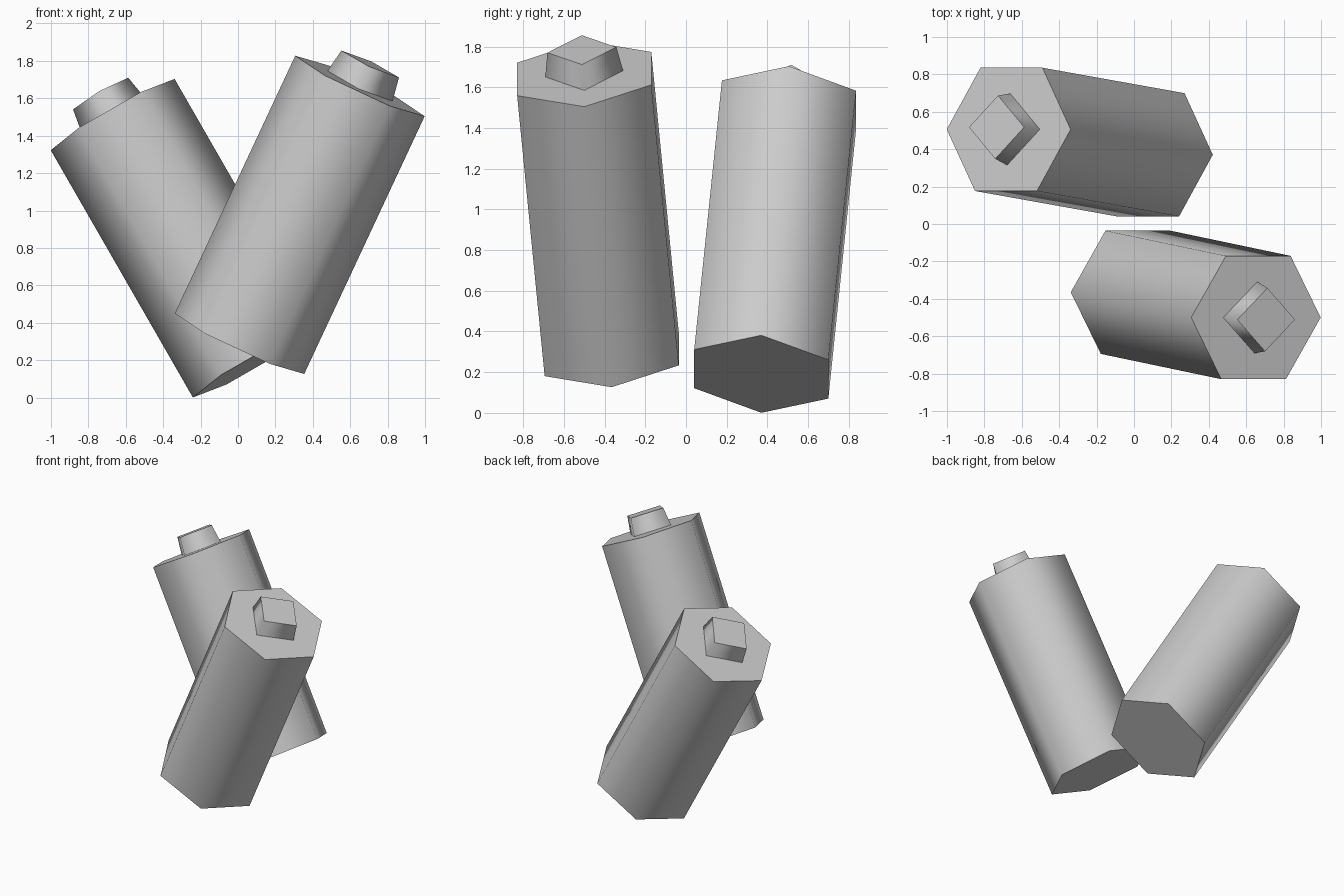
import bpy
import bmesh
from math import cos, sin, tau
from mathutils import Matrix, Vector

cube = bpy.data.objects.get("Cube")
if cube:
    bpy.data.objects.remove(cube, do_unlink=True)

GREY = (0.6, 0.6, 0.6, 1.0)
grey = bpy.data.materials.new("plain grey")
grey.use_nodes = True
grey.diffuse_color = GREY
grey.node_tree.nodes["Principled BSDF"].inputs["Base Color"].default_value = GREY


def prism(name, sides, r_low, r_high, z_low, z_high, frame):
    """Capped prism with smooth sides and sharp rims, placed by a frame matrix."""
    bm = bmesh.new()

    def ring(r, z):
        return [bm.verts.new((r * cos(tau * i / sides), r * sin(tau * i / sides), z))
                for i in range(sides)]

    low, high = ring(r_low, z_low), ring(r_high, z_high)
    for cap in (low[::-1], high):
        for edge in bm.faces.new(cap).edges:
            edge.smooth = False
    for i in range(sides):
        j = (i + 1) % sides
        bm.faces.new((low[i], low[j], high[j], high[i])).smooth = True
    mesh = bpy.data.meshes.new(name)
    bm.to_mesh(mesh)
    bm.free()
    mesh.materials.append(grey)
    obj = bpy.data.objects.new(name, mesh)
    obj.matrix_world = frame
    bpy.context.collection.objects.link(obj)
    return obj


def battery(name, bottom, top):
    """Six-sided cell with a small four-sided tapered terminal."""
    bottom, top = Vector(bottom), Vector(top)
    axis = (top - bottom).normalized()
    # one corner of each ring points along x, level with the front plane
    across = Vector((axis.z, 0, -axis.x)).normalized()
    frame = Matrix((across, axis.cross(across), axis)).transposed().to_4x4()
    frame.translation = bottom
    length = (top - bottom).length
    prism(name + "_body", 6, 0.382, 0.382, 0, length, frame)
    prism(name + "_terminal", 4, 0.192, 0.17, length, length + 0.13, frame)


battery("front_battery", (0.008, -0.365, 0.288), (0.652, -0.5, 1.666))
battery("back_battery", (0.09, 0.37, 0.191), (-0.67, 0.506, 1.513))
